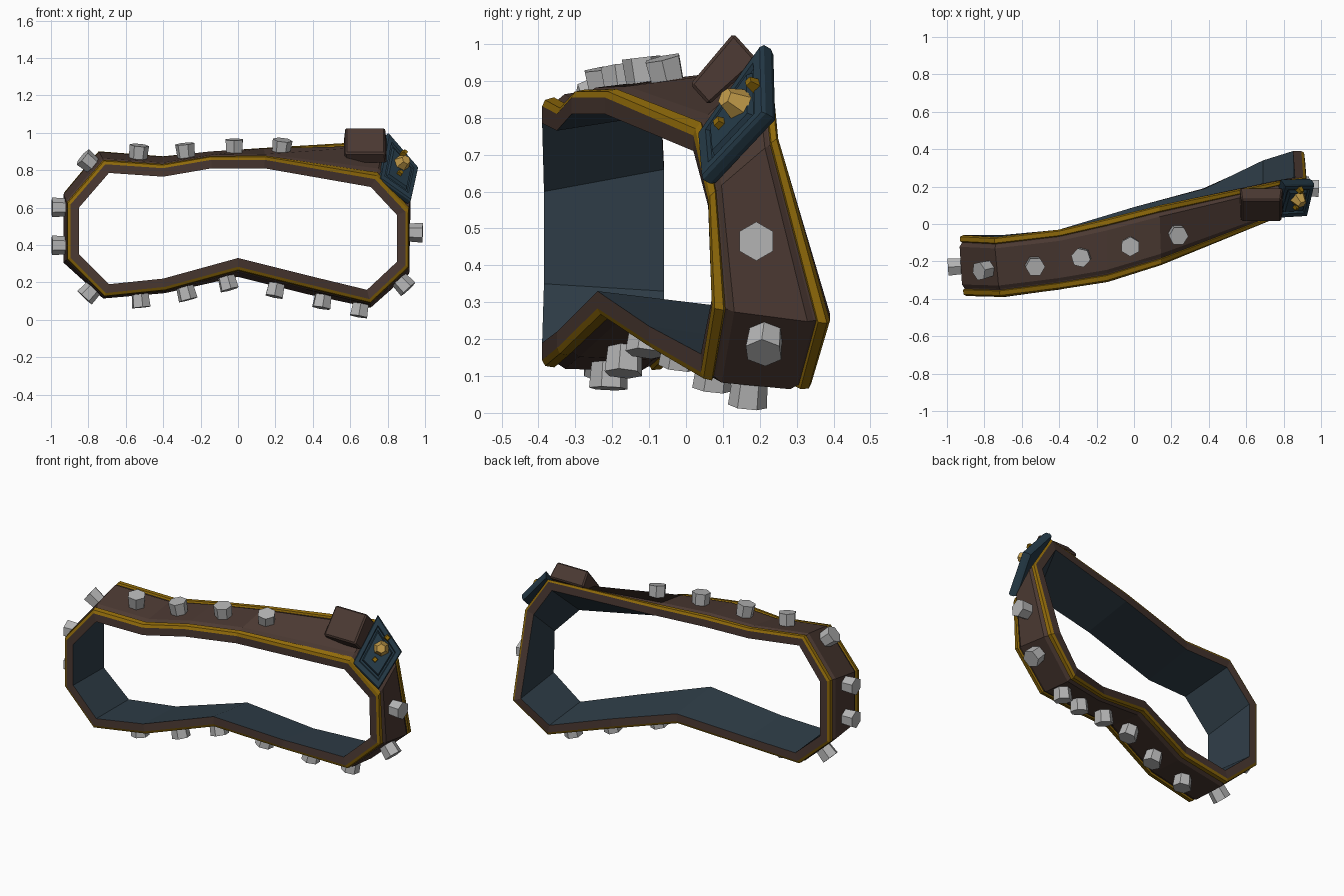
import bpy, bmesh, math
from mathutils import Vector, Matrix

cube = bpy.data.objects.get("Cube")
if cube:
    bpy.data.objects.remove(cube)


def material(name, rgb):
    m = bpy.data.materials.new(name)
    m.use_nodes = True
    m.diffuse_color = (*rgb, 1)
    m.node_tree.nodes["Principled BSDF"].inputs["Base Color"].default_value = (*rgb, 1)
    return m


leather = material("brown leather", (.07, .041, .032))
gold = material("dark gold", (.28, .145, .003))
lining = material("blue lining", (.028, .047, .064))
plate_blue = material("plaque blue", (.018, .042, .063))
steel = material("stud grey", (.46, .46, .46))
bright = material("bright gold", (.56, .34, .07))


def finish(name, bm, *mats):
    bmesh.ops.recalc_face_normals(bm, faces=bm.faces)
    me = bpy.data.meshes.new(name)
    bm.to_mesh(me)
    bm.free()
    for m in mats:
        me.materials.append(m)
    ob = bpy.data.objects.new(name, me)
    bpy.context.collection.objects.link(ob)
    return ob


# Inner edges of the belt, clockwise from lower right hip: front point, back point
stations = [
    ((-.85, -.385, .35), (-.87, -.06, .33)),
    ((-.85, -.385, .60), (-.87, -.06, .66)),
    ((-.69, -.39, .785), (-.72, -.07, .84)),
    ((-.40, -.35, .765), (-.40, -.03, .815)),
    ((-.14, -.31, .81), (-.14, .03, .84)),
    ((.14, -.22, .81), (.14, .10, .86)),
    ((.71, .02, .71), (.75, .23, .90)),
    ((.85, .06, .56), (.86, .25, .73)),
    ((.85, .07, .31), (.85, .39, .27)),
    ((.69, .04, .16), (.69, .34, .13)),
    ((.38, -.10, .235), (.38, .19, .195)),
    ((0, -.24, .33), (0, .09, .29)),
    ((-.40, -.35, .22), (-.40, -.03, .205)),
    ((-.69, -.39, .19), (-.70, -.06, .18)),
]
front = [Vector(s[0]) for s in stations]
back = [Vector(s[1]) for s in stations]
count = len(stations)


def outward(a, b):
    d = b - a
    return Vector((-d.z, 0, d.x)).normalized()


def miters(loop):
    result = []
    for i, p in enumerate(loop):
        n0 = outward(loop[i - 1], p)
        n1 = outward(p, loop[(i + 1) % count])
        result.append((n0 + n1) / (1 + n0.dot(n1)))
    return result


# Belt: half of the section as (thickness, fraction of width), then mirrored:
# brown edge, chamfered gold trim, groove, raised leather
half = [(0, 0), (.045, 0), (.06, .025), (.063, .10), (.053, .115), (.055, .135), (.066, .19)]
section = half + [(t, 1 - v) for t, v in reversed(half)]
half_mats = [0, 1, 1, 1, 0, 0]
section_mats = half_mats + [0] + half_mats[::-1] + [2]
bm = bmesh.new()
rings = []
for f, b, nf, nb in zip(front, back, miters(front), miters(back)):
    rings.append([bm.verts.new(f.lerp(b, v) + nf.lerp(nb, v) * t) for t, v in section])
for i in range(count):
    r, s = rings[i], rings[(i + 1) % count]
    for j, mat in enumerate(section_mats):
        k = (j + 1) % len(section)
        bm.faces.new((r[j], r[k], s[k], s[j])).material_index = mat
finish("belt_band", bm, leather, gold, lining)


def prism(name, origin, axis, radii, depth, mat, sides=6):
    bm = bmesh.new()
    bmesh.ops.create_cone(bm, cap_ends=True, segments=sides, radius1=radii[0],
                          radius2=radii[1], depth=depth)
    ob = finish(name, bm, mat)
    ob.matrix_world = Matrix.Translation(origin) @ axis.to_track_quat("Z", "Y").to_matrix().to_4x4()
    return ob


# Hexagonal studs: belt segment and position along it
studs = [(0, .2), (0, .9), (1, .85), (2, .54), (3, .5), (4, .43), (5, .14), (7, .5),
         (8, .2), (9, .07), (9, .72), (10, .42), (11, .2), (11, .75), (12, .44), (13, .2)]
for i, f in studs:
    j = (i + 1) % count
    mid0, mid1 = front[i].lerp(back[i], .5), front[j].lerp(back[j], .5)
    across = (back[i] - front[i]).lerp(back[j] - front[j], f)
    n = across.cross(mid1 - mid0).normalized()
    if n.dot(outward(mid0, mid1)) < 0:
        n.negate()
    prism("stud", mid0.lerp(mid1, f) + n * .09, n, (.047, .053), .09, steel)

# Leather flap beside the plaque: a wedge, thin at its lower front end
bm = bmesh.new()
bmesh.ops.create_cube(bm, size=1)
for v in bm.verts:
    v.co = Vector((v.co.x * .23, v.co.y * .18, v.co.z * .10))
    if v.co.z > 0:
        v.co.x *= .92
        if v.co.y < 0:
            v.co.z -= .025
flap = finish("leather_flap", bm, leather)
flap.location = (.68, .095, .932)
flap.rotation_euler.x = math.radians(42)
bevel = flap.modifiers.new("edge", "BEVEL")
bevel.width = .008
bevel.segments = 1

# Plaque: framed plate with a raised panel
corners = [Vector(c) for c in ((.80, .215, .995), (.96, .22, .81), (.92, .05, .63), (.75, .04, .75))]
normal = (corners[1] - corners[0]).cross(corners[0] - corners[3]).normalized()
centre = sum(corners, Vector()) / 4
up = (corners[0] + corners[1] - corners[2] - corners[3]).normalized()
bm = bmesh.new()


def ring(scale, height):
    return [bm.verts.new(centre + (c - centre) * scale + normal * height) for c in corners]


levels = [ring(.95, -.035), ring(1, -.02), ring(1, .005), ring(.95, .015),
          ring(.74, .015), ring(.70, .004), ring(.62, .004), ring(.56, .02)]
for a, b in zip(levels, levels[1:]):
    for i in range(4):
        j = (i + 1) % 4
        bm.faces.new((a[i], a[j], b[j], b[i]))
bm.faces.new(levels[0])
bm.faces.new(levels[-1])
finish("plaque", bm, plate_blue)

# Gold ornaments on the plaque
middle = centre + up * .04
prism("plaque_gem", middle + normal * .042, normal, (.048, .026), .055, bright)
for side in (-1, 1):
    prism("plaque_rivet", middle + up * side * .07 + normal * .025, normal, (.022, .014), .035, gold, 4)
